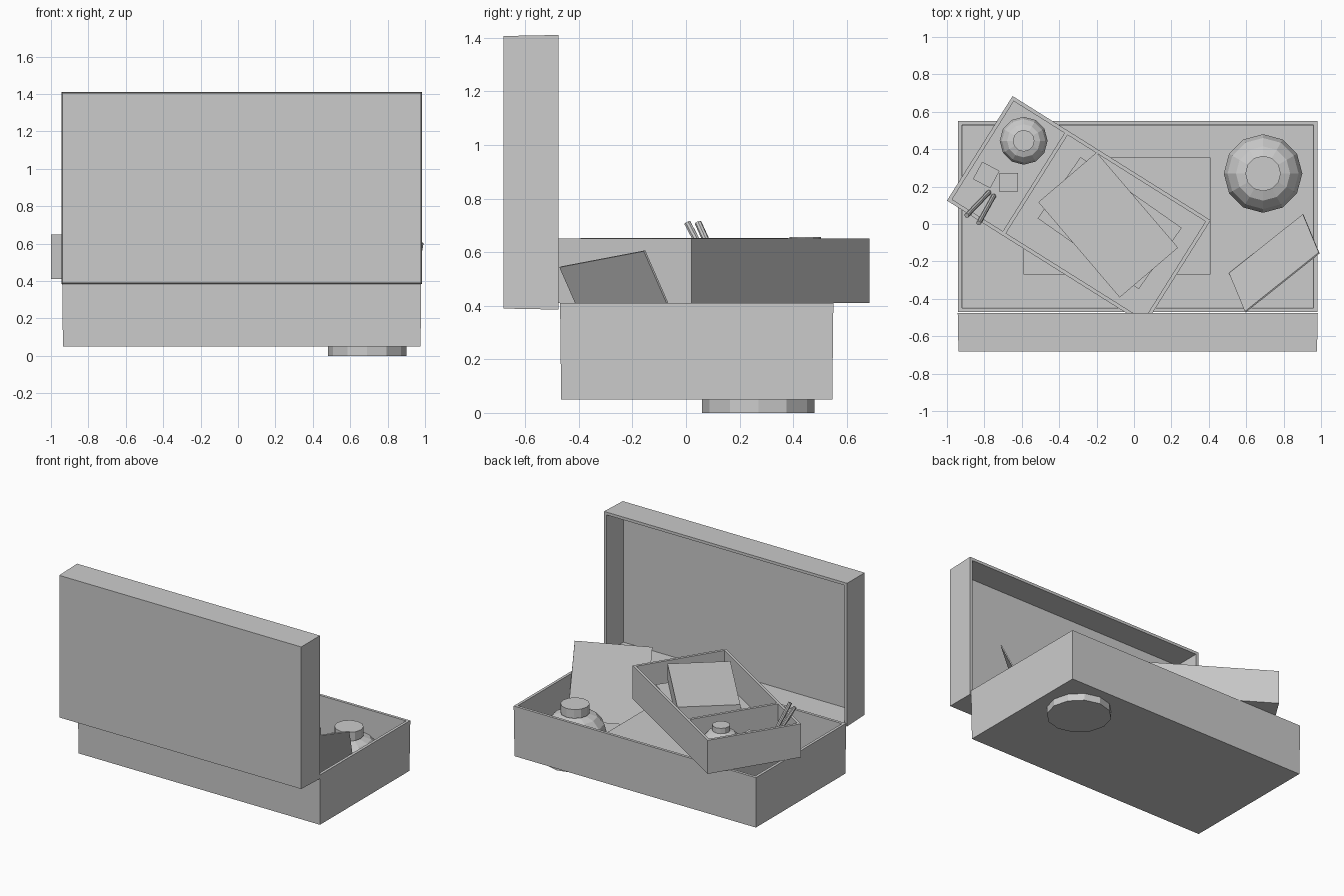
import bpy, bmesh
from math import radians, sin, cos, pi
from mathutils import Matrix, Vector

if "Cube" in bpy.data.objects:
    bpy.data.objects.remove(bpy.data.objects["Cube"])


def make(name, bm, mat=Matrix.Identity(4)):
    bmesh.ops.recalc_face_normals(bm, faces=bm.faces)
    me = bpy.data.meshes.new(name)
    bm.to_mesh(me)
    bm.free()
    ob = bpy.data.objects.new(name, me)
    bpy.context.collection.objects.link(ob)
    ob.matrix_world = mat
    return ob


def place(x, y, z, deg=0, axis='Z'):
    return Matrix.Translation((x, y, z)) @ Matrix.Rotation(radians(deg), 4, axis)


def block(name, w, d, h, mat):
    # solid block standing on its local z = 0
    bm = bmesh.new()
    bmesh.ops.create_cube(bm, size=1)
    for v in bm.verts:
        v.co = Vector((v.co.x * w, v.co.y * d, (v.co.z + 0.5) * h))
    return make(name, bm, mat)


def open_box(name, w, d, h, wall, mat, flare=0.0):
    # hollow box, open at the top, slightly wider at the rim
    bm = bmesh.new()
    loops = []
    for x, y, z in ((w/2 - flare, d/2 - flare, 0), (w/2, d/2, h),
                    (w/2 - wall, d/2 - wall, h),
                    (w/2 - wall - flare, d/2 - wall - flare, wall)):
        loops.append([bm.verts.new((sx * x, sy * y, z))
                      for sx, sy in ((-1, -1), (1, -1), (1, 1), (-1, 1))])
    for a, b in zip(loops, loops[1:]):
        for i in range(4):
            j = (i + 1) % 4
            bm.faces.new((a[i], a[j], b[j], b[i]))
    bm.faces.new(loops[0][::-1])
    bm.faces.new(loops[-1])
    return make(name, bm, mat)


def bottle(name, x, y, z, s, n=12):
    # lathed profile: body, rounded shoulder, cap
    profile = ((.21, 0), (.21, .19), (.19, .26), (.145, .31),
               (.07, .335), (.095, .335), (.095, .398))
    bm = bmesh.new()
    rings = [[bm.verts.new((r * cos(2*pi*i/n), r * sin(2*pi*i/n), h))
              for i in range(n)] for r, h in profile]
    for a, b in zip(rings, rings[1:]):
        for i in range(n):
            j = (i + 1) % n
            bm.faces.new((a[i], a[j], b[j], b[i]))
    bm.faces.new(rings[0][::-1])
    bm.faces.new(rings[-1])
    return make(name, bm, Matrix.Translation((x, y, z)) @ Matrix.Scale(s, 4))


def stick(name, p, q, r=0.013):
    p, q = Vector(p), Vector(q)
    bm = bmesh.new()
    bmesh.ops.create_cone(bm, cap_ends=True, segments=8, radius1=r, radius2=r,
                          depth=(q - p).length)
    rot = (q - p).to_track_quat('Z', 'Y').to_matrix().to_4x4()
    return make(name, bm, Matrix.Translation((p + q) / 2) @ rot)


# case and its upright lid, opening towards the back
open_box("case_base", 1.92, 1.02, 0.36, 0.02, place(0.02, 0.04, 0.05), 0.004)
open_box("case_lid", 1.925, 1.025, 0.206, 0.02,
         place(0.02, -0.682, 0.898, -90, 'X'), 0.004)

# removable tray with its divider
TRAY = place(-0.295, 0.0725, 0.41, -32.1)
open_box("tray", 1.25, 0.66, 0.24, 0.02, TRAY)
block("tray_divider", 0.02, 0.63, 0.225,
      TRAY @ Matrix.Translation((-0.275, 0, 0.015)))

# books: one large in the case, two stacked in the tray
block("large_book", 1.0, 0.625, 0.21, place(-0.09, 0.043, 0.07))
block("lower_book", 0.66, 0.40, 0.11, place(-0.13, 0.005, 0.43, -35))
block("upper_book", 0.67, 0.41, 0.113, place(-0.138, -0.005, 0.54, -49.5))

# bottles in the case and the tray
bottle("large_bottle", 0.69, 0.27, 0.0, 1.0)
bottle("small_bottle", -0.59, 0.445, 0.413, 0.61)

# small cubes and sticks in the tray
block("cube_a", 0.105, 0.105, 0.1, place(-0.79, 0.262, 0.425, -28))
block("cube_b", 0.1, 0.1, 0.1, place(-0.67, 0.222, 0.425, 1))
stick("stick_a", (-0.895, 0.045, 0.71), (-0.775, 0.17, 0.435))
stick("stick_b", (-0.83, 0.005, 0.71), (-0.75, 0.15, 0.435))

# thin panel leaning against the lid
corner = Vector((0.99, -0.155, 0.605))
along, down = Vector((-.395, -.315, -.06)), Vector((-.085, .205, -.467))
thick = along.cross(down).normalized() * 0.008
panel = Matrix((along, down, thick)).transposed().to_3x3()
bm = bmesh.new()
bmesh.ops.create_cube(bm, size=1)
for v in bm.verts:
    v.co = corner + panel @ (v.co + Vector((0.5, 0.5, 0)))
make("leaning_panel", bm)
